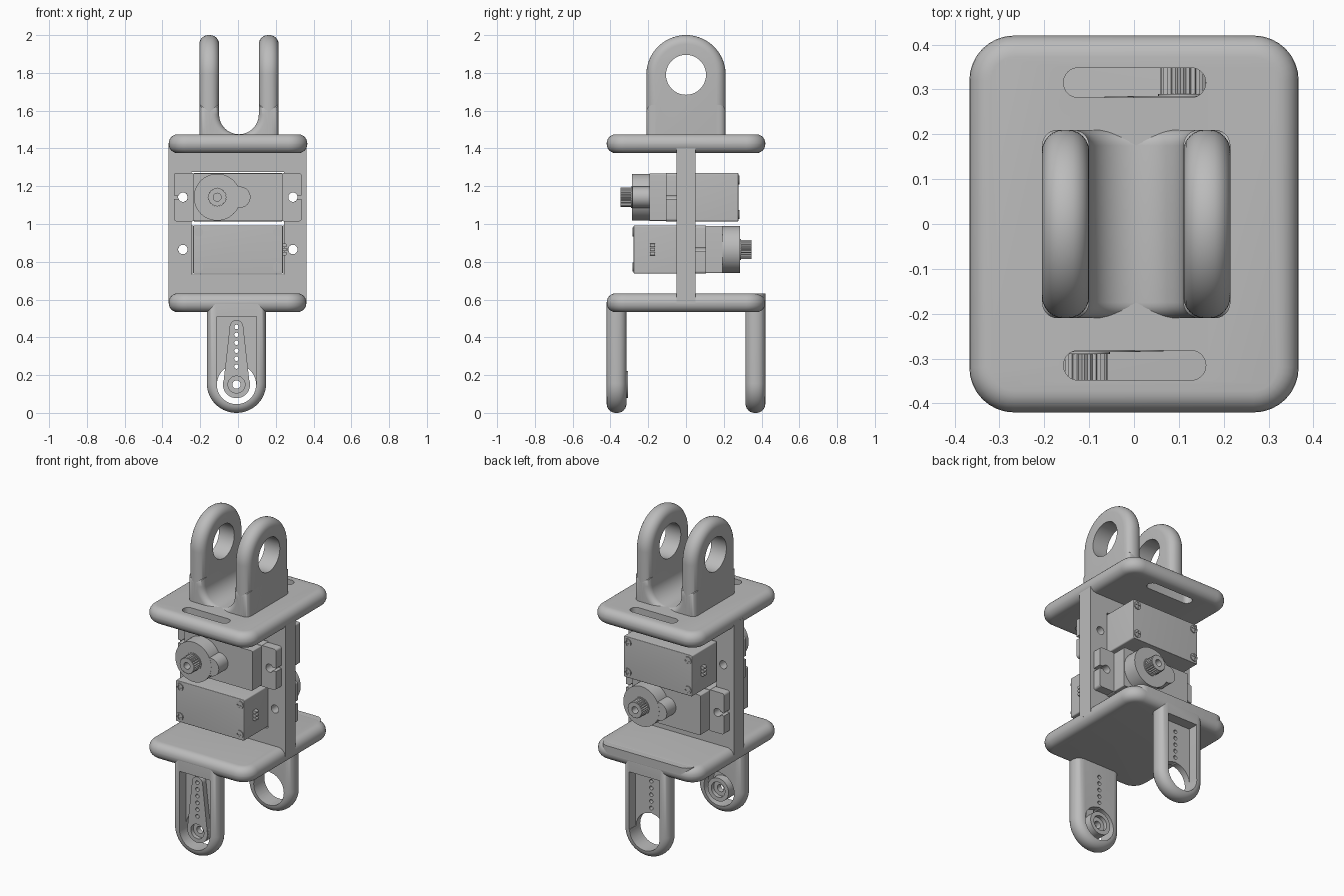
import bpy, bmesh
from math import sin, cos, pi

if "Cube" in bpy.data.objects:
    bpy.data.objects.remove(bpy.data.objects["Cube"])

grey = bpy.data.materials.new("plain grey")
grey.use_nodes = True
GREY = (0.5, 0.5, 0.5, 1)
grey.diffuse_color = GREY
grey.node_tree.nodes["Principled BSDF"].inputs["Base Color"].default_value = GREY


# Outlines
def arc(cx, cy, r, start, end, n=24):
    return [(cx + r * cos(start + (end - start) * i / n),
             cy + r * sin(start + (end - start) * i / n)) for i in range(n + 1)]


def circle(cx, cy, r, n=40):
    return arc(cx, cy, r, 0, 2 * pi, n)[:-1]


def rect(x0, x1, y0, y1, r=0.0):
    if r == 0:
        return [(x0, y0), (x1, y0), (x1, y1), (x0, y1)]
    pts = []
    corners = [(x1 - r, y1 - r), (x0 + r, y1 - r), (x0 + r, y0 + r), (x1 - r, y0 + r)]
    for i, (cx, cy) in enumerate(corners):
        pts += arc(cx, cy, r, i * pi / 2, (i + 1) * pi / 2, 8)
    return pts


def gear(cx, cy, r, teeth=24):
    return [(cx + k * r * cos(a), cy + k * r * sin(a))
            for i in range(teeth)
            for k, a in ((1, 2 * pi * i / teeth), (0.9, 2 * pi * (i + 0.5) / teeth))]


PLACE = {"X": lambda u, v, w: (w, u, v),
         "Y": lambda u, v, w: (u, w, v),
         "Z": lambda u, v, w: (u, v, w)}


def prism(name, outlines, axis, lo, hi, bevel=0.0):
    """Extrude outlines along an axis, optionally rounding the rims."""
    bm = bmesh.new()
    rims = set()
    for pts in outlines:
        a = [bm.verts.new(PLACE[axis](u, v, lo)) for u, v in pts]
        b = [bm.verts.new(PLACE[axis](u, v, hi)) for u, v in pts]
        for f in (bm.faces.new(a), bm.faces.new(b)):
            rims.update(f.edges)
        for i in range(len(a)):
            j = (i + 1) % len(a)
            bm.faces.new((a[i], a[j], b[j], b[i]))
    bmesh.ops.recalc_face_normals(bm, faces=bm.faces[:])
    if bevel:
        bmesh.ops.bevel(bm, geom=list(rims), offset=bevel, segments=6, profile=0.5,
                        affect='EDGES', clamp_overlap=False)
    mesh = bpy.data.meshes.new(name)
    bm.to_mesh(mesh)
    bm.free()
    mesh.materials.append(grey)
    ob = bpy.data.objects.new(name, mesh)
    bpy.context.collection.objects.link(ob)
    parts.append(ob)
    return ob


def cut(ob, outlines, axis, lo, hi):
    """Subtract extruded outlines from a part."""
    tool = prism("cutter", outlines, axis, lo, hi)
    parts.remove(tool)
    tool.hide_render = True
    mod = ob.modifiers.new("cut", 'BOOLEAN')
    mod.operation, mod.solver, mod.object = 'DIFFERENCE', 'EXACT', tool
    bpy.context.view_layer.objects.active = ob
    bpy.ops.object.modifier_apply(modifier=mod.name)
    bpy.data.objects.remove(tool)


parts = []

# Top plate with two slots, and bottom plate with a squared rear edge
W, D = 0.367, 0.42
top = prism("top_plate", [rect(-W, W, -D, D, 0.1)], "Z", 1.375, 1.475, 0.048)
for y in (-0.315, 0.315):
    cut(top, [rect(-0.157, 0.16, y - 0.033, y + 0.033, 0.0325)], "Z", 1.3, 1.6)
prism("bottom_plate", [rect(-W, W - 0.005, -D, D, 0.1)], "Z", 0.533, 0.633, 0.048)
prism("bottom_plate_rear", [rect(-0.315, 0.31, 0.1, D, 0.06)], "Z", 0.585, 0.632)

# Central web with the servo window and mounting holes
web = prism("web", [rect(-W, W - 0.005, 0.58, 1.42)], "Y", -0.05, 0.05)
cut(web, [rect(-0.245, 0.243, 0.732, 1.275)], "Y", -1, 1)
SERVOS = ((1, 1.142), (-1, 0.865))
cut(web, [circle(x, z, 0.025) for _, z in SERVOS for x in (-0.292, 0.29)], "Y", -1, 1)

# Upper clevis: two rounded lugs joined by a U-shaped saddle
for side, x in (("right", -0.205), ("left", 0.11)):
    outline = [(-0.21, 1.385), (0.21, 1.385)] + arc(0, 1.79, 0.21, 0, pi, 40)
    lug = prism("clevis_lug_" + side, [outline], "X", x, x + 0.105, 0.048)
    cut(lug, [circle(0, 1.79, 0.106)], "X", -1, 1)
saddle = [(-0.205, 1.39), (0.215, 1.39), (0.215, 1.63), (0.11, 1.63)]
saddle += arc(0.005, 1.58, 0.105, 2 * pi, pi) + [(-0.1, 1.63), (-0.205, 1.63)]
prism("clevis_saddle", [saddle], "Y", -0.21, 0.21, 0.035)

# Lower legs with a pocket, a round opening and a row of small holes
LX, HZ = -0.008, 0.15
small_holes = [circle(LX, 0.245 + 0.042 * i, 0.012, 16) for i in range(6)]
for name, s in (("front_leg", -1), ("back_leg", 1)):
    outline = [(LX + 0.157, 0.622), (LX - 0.157, 0.622)]
    outline += arc(LX, 0.157, 0.157, pi, 2 * pi, 40)
    lo, hi = sorted((s * 0.315, s * 0.42))
    leg = prism(name, [outline], "Y", lo, hi, 0.048)
    plo, phi = sorted((s * 0.355, s * 0.5))
    cut(leg, [rect(LX - 0.103, LX + 0.107, HZ, 0.51)], "Y", plo, phi)
    cut(leg, [circle(LX, HZ, 0.104, 48)], "Y", lo - 0.1, hi + 0.1)
    cut(leg, small_holes, "Y", lo - 0.1, hi + 0.1)

# Servo horn seated in the front leg
horn_outline = arc(LX, HZ, 0.07, pi, 2 * pi) + arc(LX, 0.455, 0.036, 0, pi)
horn = prism("horn_arm", [horn_outline], "Y", -0.39, -0.354)
cut(horn, small_holes, "Y", -1, 0)
cut(horn, [circle(LX, HZ, 0.045)], "Y", -1, 0)
hub = prism("horn_hub", [circle(LX, HZ, 0.072)], "Y", -0.385, -0.306)
cut(hub, [circle(LX, HZ, 0.022)], "Y", -1, 0)
cut(hub, [circle(LX, HZ, 0.047)], "Y", -0.5, -0.365)
cut(hub, [circle(LX, HZ, 0.047)], "Y", -0.33, 0)

# Two servos, the lower one turned half way round
for label, (s, zc) in zip(("upper", "lower"), SERVOS):
    def part(name, outlines, y0, y1, bevel=0.0):
        lo, hi = sorted((s * y0, s * y1))
        moved = [[(s * u, zc + v) for u, v in o] for o in outlines]
        return prism(label + "_servo_" + name, moved, "Y", lo, hi, bevel)

    def hollow(ob, outlines, y0, y1):
        lo, hi = sorted((s * y0, s * y1))
        cut(ob, [[(s * u, zc + v) for u, v in o] for o in outlines], "Y", lo, hi)

    H = 0.128
    part("case", [rect(-0.237, 0.237, -H, H, 0.008)], -0.105, 0.277, 0.004)
    part("gear_case", [rect(-0.235, 0.235, 0.003 - H, H - 0.003, 0.006)], -0.193, -0.1)
    part("gear_dome", [circle(-0.11, 0, 0.124, 48)], -0.285, -0.19)
    part("idler_dome", [circle(0.01, 0, 0.056)], -0.284, -0.19)
    part("shaft_collar", [circle(-0.11, 0, 0.056)], -0.29, -0.28)
    shaft = part("shaft", [gear(-0.11, 0, 0.051)], -0.348, -0.28)
    hollow(shaft, [circle(-0.11, 0, 0.021, 24)], -0.4, -0.3)
    # Mounting ears with open slots
    for x0, x1, hole, edge in ((-0.34, -0.23, -0.291, -0.4), (0.23, 0.337, 0.291, 0.4)):
        ear = part("ear", [rect(x0, x1, -H, H, 0.015)], -0.105, -0.0505)
        hollow(ear, [circle(hole, 0, 0.025)], -0.2, 0)
        a, b = sorted((hole, edge))
        hollow(ear, [rect(a, b, -0.01, 0.01)], -0.2, 0)
    # Cross-head screws in the rear face
    for x in (-0.208, 0.208):
        for z in (-0.092, 0.092):
            screw = part("screw", [circle(x, z, 0.024, 24)], 0.27, 0.283)
            for w, h in ((0.016, 0.004), (0.004, 0.016)):
                hollow(screw, [rect(x - w, x + w, z - h, z + h)], 0.279, 0.3)
    # Three-wire outlet on the end face
    part("wires", [rect(-0.257, -0.235, z - 0.009, z + 0.009, 0.005)
                   for z in (-0.022, 0, 0.022)], 0.165, 0.19)

# Smooth shading with sharp edges kept
bpy.ops.object.select_all(action='DESELECT')
for ob in parts:
    ob.select_set(True)
bpy.context.view_layer.objects.active = parts[0]
bpy.ops.object.shade_smooth_by_angle(angle=0.6)
